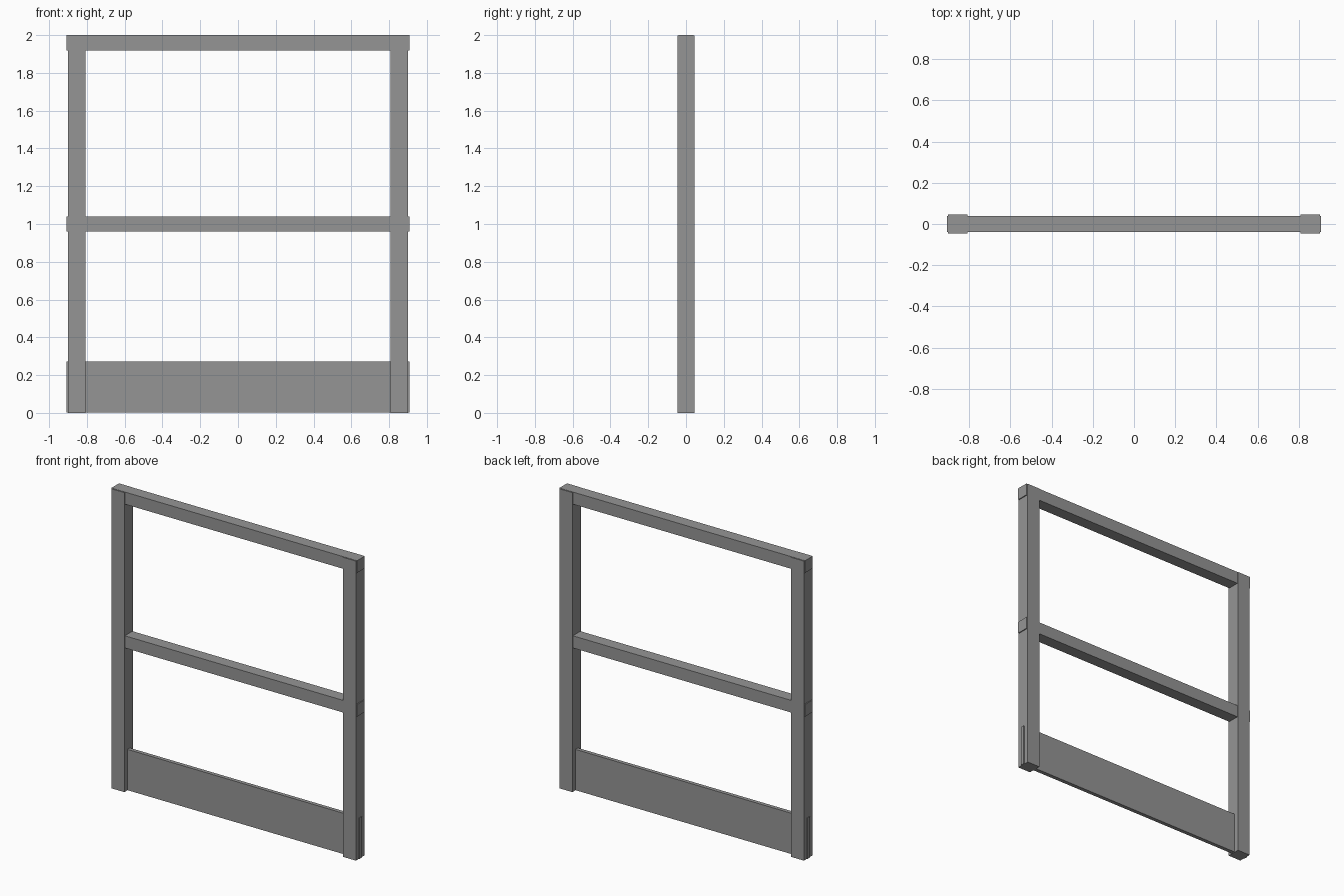
import bpy

cube = bpy.data.objects.get("Cube")
if cube:
    bpy.data.objects.remove(cube, do_unlink=True)

# One plain grey for the whole barrier
grey = bpy.data.materials.new("mid grey")
grey.use_nodes = True
colour = (0.3, 0.3, 0.3, 1)
grey.diffuse_color = colour
grey.node_tree.nodes["Principled BSDF"].inputs["Base Color"].default_value = colour


def box(name, low, high):
    """Flat-faced box between two opposite corners."""
    bpy.ops.mesh.primitive_cube_add(
        size=1, location=[(a + b) / 2 for a, b in zip(low, high)])
    obj = bpy.context.object
    obj.name = name
    obj.scale = [b - a for a, b in zip(low, high)]
    bpy.ops.object.transform_apply(location=False, rotation=False, scale=True)
    obj.data.materials.append(grey)
    return obj


# Upright posts
for name, side in (("right_post", -1), ("left_post", 1)):
    x = side * 0.854
    box(name, (x - 0.047, -0.045, 0), (x + 0.047, 0.045, 1.998))

# Horizontal rails, with ends showing just past the posts
for name, bottom, top in (("middle_rail", 0.96, 1.041), ("top_rail", 1.919, 2)):
    box(name, (-0.907, -0.04, bottom), (0.907, 0.04, top))

# Thin board along the ground
box("toe_board", (-0.907, -0.013, 0.001), (0.907, 0.013, 0.273))
